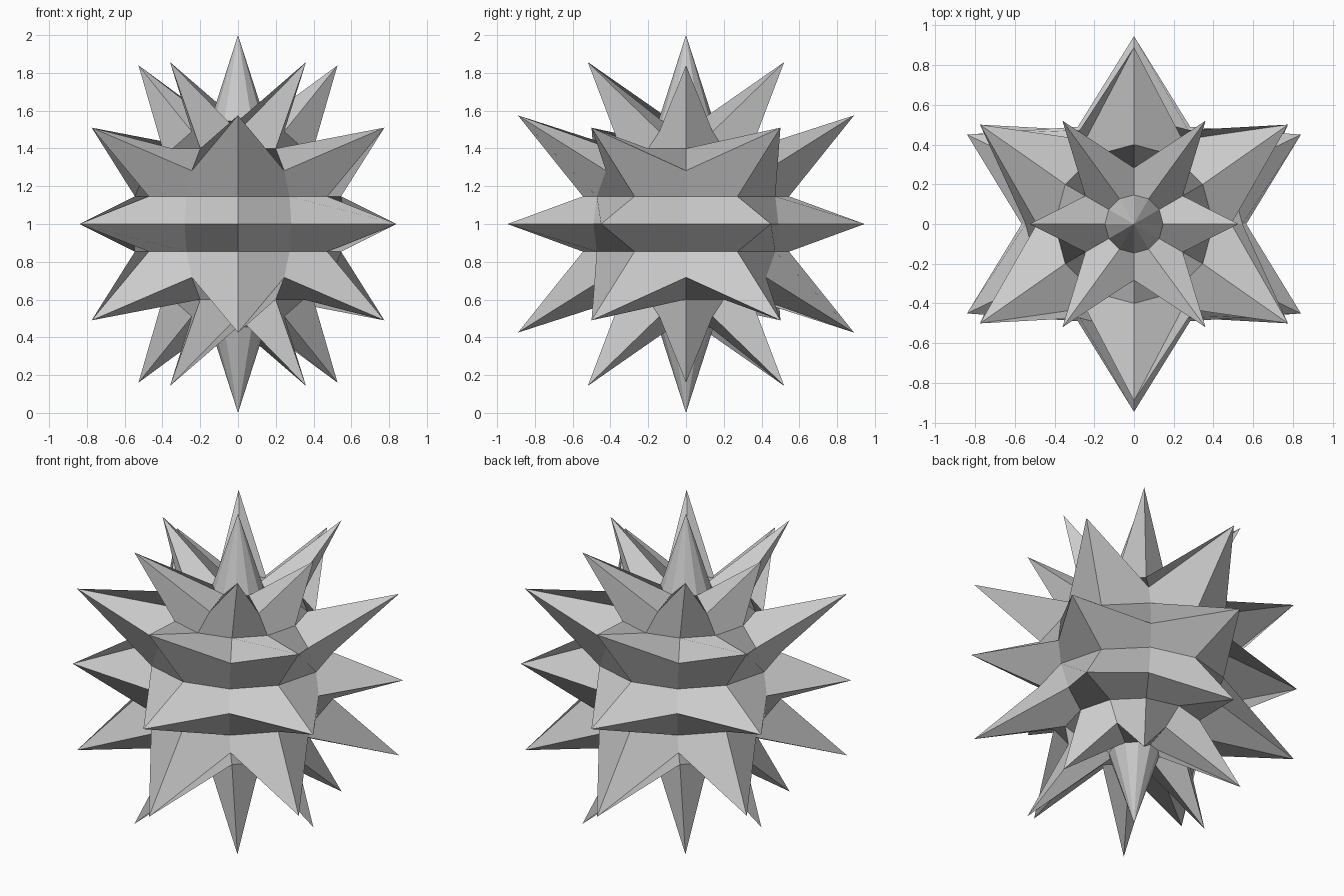
import bpy, bmesh
from math import sin, cos, radians, copysign
from mathutils import Vector

if "Cube" in bpy.data.objects:
    bpy.data.objects.remove(bpy.data.objects["Cube"])

R = 0.565                      # core ball radius
CENTRE = Vector((0, 0, 1.0))
STEP = 15                      # degrees between latitude rings
SEGS = 12

# spike tips by |latitude|: (tip on a main axis, tip off axis), mirrored into all octants
TIPS = {
    0:  ((0, 0.945, 0), (0.84, 0.45, 0)),
    30: ((0, 0.89, 0.575), (0.775, 0.50, 0.51)),
    60: ((0.527, 0, 0.84), (0.36, 0.52, 0.857)),
}


def point(lat, seg):
    """Point on the core ball, or the tip of a spike pulled out of it."""
    a, b = radians(seg * 360 / SEGS), radians(lat)
    p = Vector((cos(a) * cos(b), sin(a) * cos(b), sin(b))) * R
    parity = 0 if abs(lat) == 60 else 1
    if abs(lat) in TIPS and seg % 2 == parity:
        on_axis = seg % 6 == (0 if parity == 0 else 3)
        tip = TIPS[abs(lat)][0 if on_axis else 1]
        p = Vector([copysign(t, c) if t else 0 for t, c in zip(tip, p)])
    return p + CENTRE


bm = bmesh.new()
rings = [[bm.verts.new(point(lat, s)) for s in range(SEGS)]
         for lat in range(-75, 76, STEP)]

# ball faces between rings, raised to spikes
for low, high in zip(rings, rings[1:]):
    for s in range(SEGS):
        n = (s + 1) % SEGS
        bm.faces.new((high[s], low[s], low[n], high[n]))

# top and bottom spikes
top = bm.verts.new((0, 0, 2))
bottom = bm.verts.new((0, 0, 0))
for s in range(SEGS):
    n = (s + 1) % SEGS
    bm.faces.new((top, rings[-1][s], rings[-1][n]))
    bm.faces.new((bottom, rings[0][n], rings[0][s]))

mesh = bpy.data.meshes.new("spiked_ball")
bm.to_mesh(mesh)
bm.free()
bpy.context.collection.objects.link(bpy.data.objects.new("spiked_ball", mesh))
